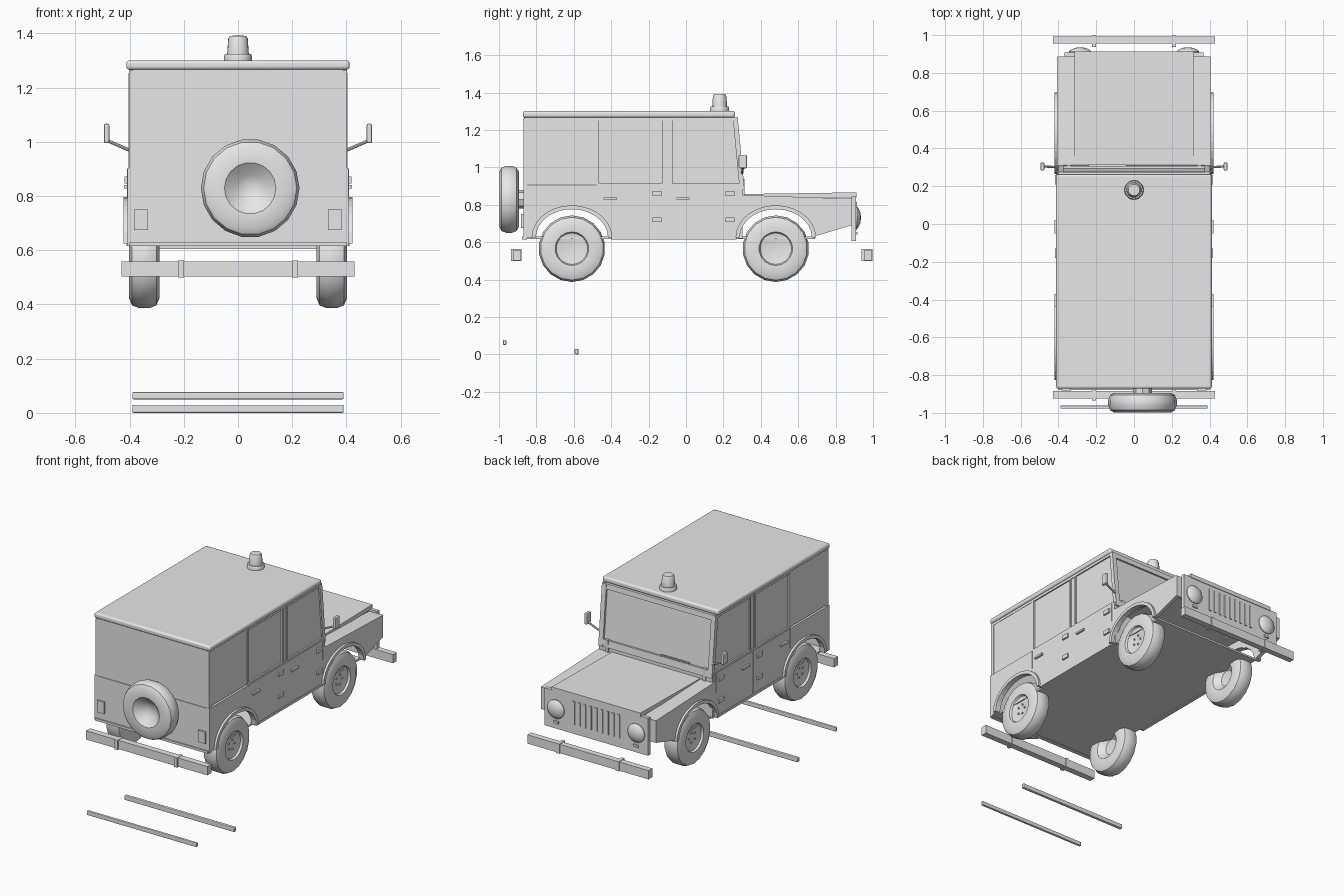
import bpy, bmesh, math
from mathutils import Vector

grey = bpy.data.materials.new("plain_grey")
grey.diffuse_color = (0.8, 0.8, 0.8, 1)


def finish(name, bm, bevel=0, segs=2, smooth=False):
    bmesh.ops.recalc_face_normals(bm, faces=bm.faces)
    mesh = bpy.data.meshes.new(name)
    bm.to_mesh(mesh)
    bm.free()
    mesh.materials.append(grey)
    ob = bpy.data.objects.new(name, mesh)
    bpy.context.collection.objects.link(ob)
    if smooth:
        mesh.shade_smooth()
        mesh.set_sharp_from_angle(angle=math.radians(35))
    if bevel:
        m = ob.modifiers.new("bevel", 'BEVEL')
        m.width, m.segments = bevel, segs
    return ob


def prism(name, poly, x0, x1, **kw):
    """Side profile of (y, z) points, extruded from x0 to x1."""
    bm = bmesh.new()
    face = bm.faces.new([bm.verts.new((x0, y, z)) for y, z in poly])
    ext = bmesh.ops.extrude_face_region(bm, geom=[face])
    moved = [v for v in ext['geom'] if isinstance(v, bmesh.types.BMVert)]
    bmesh.ops.translate(bm, verts=moved, vec=(x1 - x0, 0, 0))
    return finish(name, bm, **kw)


def box(name, x0, x1, y0, y1, z0, z1, **kw):
    return prism(name, [(y0, z0), (y1, z0), (y1, z1), (y0, z1)], x0, x1, **kw)


def pair(fn, name, a, x0, x1, **kw):
    """Left and right copies of a box (a = y0, y1, z0, z1) or prism (a = profile)."""
    for side, s in (("right", 1), ("left", -1)):
        if fn is box:
            box(f"{name}_{side}", s * x0, s * x1, *a, **kw)
        else:
            prism(f"{name}_{side}", a, s * x0, s * x1, **kw)


def lathe(name, profile, centre, axis, segs=18):
    """Turn (radius, offset) points around an axis direction."""
    bm = bmesh.new()
    q = Vector((0, 0, 1)).rotation_difference(Vector(axis))
    rings = []
    for r, d in profile:
        n = 1 if r == 0 else segs
        rings.append([bm.verts.new(Vector(centre) + q @ Vector(
            (r * math.cos(math.tau * i / segs), r * math.sin(math.tau * i / segs), d)))
            for i in range(n)])
    for a, b in zip(rings, rings[1:]):
        for i in range(segs):
            j = (i + 1) % segs
            ring = [a[i % len(a)], a[j % len(a)], b[j % len(b)], b[i % len(b)]]
            bm.faces.new(list(dict.fromkeys(ring)))
    return finish(name, bm, smooth=True)


def rod(name, p, q, r):
    d = Vector(q) - Vector(p)
    lathe(name, [(0, 0), (r, 0), (r, d.length), (0, d.length)], p, d.normalized(), 8)


def arc(cy, ry, rz, n=14, z=0.625):
    """Half ellipse over a wheel, rear to front."""
    return [(cy - ry * math.cos(math.pi * i / n), z + rz * math.sin(math.pi * i / n))
            for i in range(n + 1)]


REAR, FRONT = -0.61, 0.48

# Lower body sides with open wheel arches
side = ([(-0.87, 0.62)] + arc(REAR, 0.195, 0.153) + arc(FRONT, 0.195, 0.153)
        + [(0.70, 0.635), (0.885, 0.69), (0.885, 0.832), (0.30, 0.852), (0.30, 0.903), (-0.87, 0.903)])
pair(prism, "body_side", side, 0.385, 0.408)

# Wheel arch flares
for label, cy in (("rear", REAR), ("front", FRONT)):
    pair(prism, f"{label}_arch_flare", arc(cy, 0.215, 0.172) + arc(cy, 0.193, 0.151)[::-1], 0.39, 0.422)

# Floor, tail and cowl
box("floor", -0.388, 0.388, -0.865, 0.69, 0.618, 0.63)
box("tail_panel", -0.408, 0.408, -0.87, -0.85, 0.615, 0.90)
box("tail_sill", -0.40, 0.40, -0.878, -0.868, 0.615, 0.63)
box("cowl", -0.40, 0.40, 0.28, 0.303, 0.62, 0.905)

# Hard top: rear window panel, corner posts, quarter panels
box("rear_upper_panel", -0.385, 0.385, -0.866, -0.85, 0.90, 1.27)
pair(box, "rear_corner_post", (-0.868, -0.845, 0.90, 1.265), 0.385, 0.402)
pair(box, "quarter_panel", (-0.862, -0.48, 0.908, 1.255), 0.38, 0.40)
pair(box, "top_rail", (-0.86, 0.265, 1.25, 1.27), 0.38, 0.402)
pair(box, "rear_side_window", (-0.47, -0.125, 0.90, 1.255), 0.38, 0.394)
pair(prism, "front_side_window", [(-0.08, 0.90), (0.29, 0.90), (0.262, 1.255), (-0.08, 1.255)], 0.38, 0.394)
pair(box, "rear_pillar", (-0.48, -0.466, 0.90, 1.255), 0.375, 0.404)
pair(box, "door_pillar", (-0.127, -0.117, 0.90, 1.255), 0.375, 0.403)
pair(box, "middle_pillar", (-0.117, -0.083, 0.90, 1.255), 0.375, 0.397)
pair(box, "front_door_edge", (-0.083, -0.073, 0.90, 1.255), 0.375, 0.403)
pair(box, "belt_rail", (-0.475, 0.29, 0.90, 0.914), 0.385, 0.404)
box("roof", -0.412, 0.412, -0.872, 0.263, 1.266, 1.301, bevel=0.012, segs=3, smooth=True)

# Windscreen and its frame
def slant(z, t):
    return 0.262 + (1.27 - z) * 0.095 + t


def slab(z0, z1, t0, t1):
    return [(slant(z0, t0), z0), (slant(z0, t1), z0), (slant(z1, t1), z1), (slant(z1, t0), z1)]


prism("windscreen", slab(0.90, 1.265, -0.008, 0.0), -0.385, 0.385)
prism("windscreen_top_bar", slab(1.235, 1.268, -0.012, 0.012), -0.39, 0.39)
prism("windscreen_base_bar", slab(0.88, 0.925, -0.012, 0.012), -0.40, 0.40)
pair(prism, "windscreen_post", slab(0.88, 1.268, -0.012, 0.014), 0.372, 0.403)
pair(rod and box, "windscreen_hinge", (0.295, 0.312, 0.80, 0.93), 0.335, 0.355)
box("wiper", -0.24, -0.04, 0.304, 0.314, 0.93, 0.938)

# Bonnet and wing tops
prism("bonnet", [(0.30, 0.835), (0.912, 0.84), (0.912, 0.866), (0.30, 0.857)], -0.315, 0.315)
pair(prism, "wing_top", [(0.30, 0.835), (0.885, 0.815), (0.885, 0.832), (0.30, 0.852)], 0.31, 0.40)
pair(prism, "wing_front", [(0.87, 0.69), (0.887, 0.69), (0.887, 0.832), (0.87, 0.832)], 0.355, 0.405)

# Grille panel with slats, headlights and indicators
box("grille_panel", -0.367, 0.367, 0.885, 0.908, 0.605, 0.845)
for i in range(9):
    x = (i - 4) * 0.04
    box(f"grille_slat_{i}", x - 0.008, x + 0.008, 0.905, 0.914, 0.665, 0.815)
for s, label in ((1, "right"), (-1, "left")):
    lathe(f"headlight_{label}", [(0, 0), (0.06, 0), (0.06, 0.008), (0.052, 0.016), (0.03, 0.027), (0, 0.031)],
          (s * 0.285, 0.905, 0.73), (0, 1, 0), 20)
pair(box, "indicator", (0.905, 0.916, 0.64, 0.655), 0.265, 0.30)

# Bumpers with clamps
for label, y0, y1, c0, c1 in (("front", 0.955, 0.993, 0.938, 0.998), ("rear", -0.925, -0.885, -0.935, -0.88)):
    box(f"{label}_bumper", -0.43, 0.43, y0, y1, 0.503, 0.559)
    pair(box, f"{label}_bumper_clamp", (c0, c1, 0.50, 0.562), 0.20, 0.222)

# Tail lamps
pair(box, "tail_lamp", (-0.882, -0.868, 0.675, 0.75), 0.333, 0.384)

# Door hinges and handles
for y in (-0.155, 0.235):
    for z in (0.86, 0.72):
        pair(box, "door_hinge", (y - 0.025, y + 0.025, z - 0.013, z + 0.013), 0.40, 0.419)
for y in (-0.405, -0.015):
    pair(box, "door_handle", (y - 0.035, y + 0.035, 0.828, 0.84), 0.40, 0.42)
for y in (-0.475, -0.10, 0.275):
    pair(box, "door_seam", (y - 0.002, y + 0.002, 0.78 if y != -0.10 else 0.63, 0.90), 0.40, 0.410)
pair(box, "sill", (-0.40, 0.27, 0.615, 0.63), 0.39, 0.412)

# Road wheels with dished hubs and bolts
wheel = [(0, -0.01), (0.05, -0.015), (0.088, -0.05), (0.14, -0.057), (0.168, -0.045), (0.178, -0.02),
         (0.178, 0.02), (0.168, 0.045), (0.14, 0.057), (0.09, 0.053), (0.084, 0.04), (0.03, 0.03), (0, 0.03)]
for s, side_name in ((1, "right"), (-1, "left")):
    for label, cy in (("rear", REAR), ("front", FRONT)):
        c = (s * 0.346, cy, 0.565)
        lathe(f"{label}_wheel_{side_name}", wheel, c, (s, 0, 0))
        for k in range(5):
            a = math.tau * k / 5
            y, z = cy + 0.032 * math.cos(a), 0.565 + 0.032 * math.sin(a)
            rod("wheel_bolt", (s * 0.37, y, z), (s * 0.384, y, z), 0.006)

# Spare wheel with deep dish, and its mount
spare = [(0, -0.045), (0.09, -0.05), (0.15, -0.052), (0.172, -0.04), (0.182, -0.015), (0.182, 0.015),
         (0.172, 0.04), (0.15, 0.052), (0.095, 0.05), (0.05, 0.012), (0.02, 0.0), (0, 0.0)]
lathe("spare_wheel", spare, (0.045, -0.946, 0.829), (0, -1, 0))
rod("spare_mount", (0.045, -0.86, 0.829), (0.045, -0.905, 0.829), 0.05)

# Roof beacon
lathe("beacon", [(0, 0), (0.051, 0), (0.051, 0.02), (0.047, 0.026), (0.04, 0.026), (0.036, 0.082),
                 (0.03, 0.092), (0, 0.094)], (0, 0.18, 1.299), (0, 0, 1), 20)

# Door mirrors
for s, label in ((1, "right"), (-1, "left")):
    rod(f"mirror_arm_{label}", (s * 0.395, 0.30, 0.967), (s * 0.483, 0.305, 1.005), 0.006)
pair(box, "mirror", (0.282, 0.326, 0.995, 1.067), 0.475, 0.495, bevel=0.006)

# Two loose bars lying below
box("upper_loose_bar", -0.39, 0.39, -0.978, -0.961, 0.05, 0.077, bevel=0.005)
box("lower_loose_bar", -0.39, 0.39, -0.595, -0.575, 0.0, 0.03, bevel=0.005)
